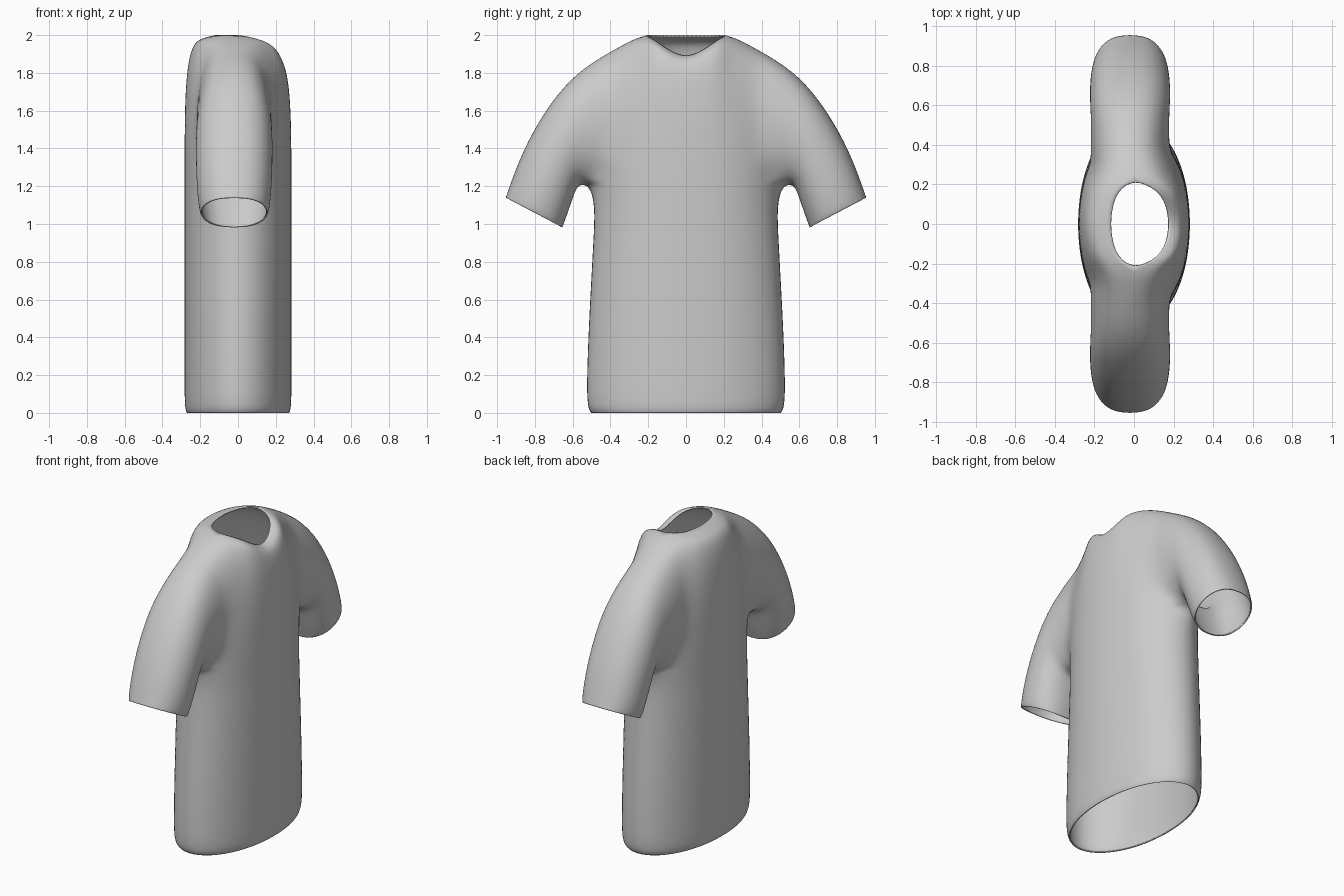
import bpy, bmesh, math

if "Cube" in bpy.data.objects:
    bpy.data.objects.remove(bpy.data.objects["Cube"])

M = 10            # points up each half section
ARMPIT_Z = 1.2
BODY_W = 0.50
NECK = 0.232      # half width of the neck hole

bm = bmesh.new()


def oval(u, half):
    return half * math.sqrt(max(0, 1 - u * u))


def sleeve_x(s, side, w):
    return -0.02 + side * w * (2 * math.sqrt(max(0, s * (1 - s)))) ** 0.8


# Upper columns: (bottom y, bottom z, top y, top z, width)
torso_cols = [(0, 2.0), (0.09, 2.0), (0.17, 2.0), (NECK, 2.003),
              (0.30, 1.972), (0.38, 1.928), (0.46, 1.882)]
sleeve_cols = [(0.53, 1.205, 0.56, 1.815, 0.20), (0.575, 1.205, 0.67, 1.708, 0.205),
               (0.603, 1.12, 0.79, 1.535, 0.205), (0.63, 1.04, 0.885, 1.345, 0.20),
               (0.650, 0.988, 0.947, 1.168, 0.188), (0.652, 0.981, 0.957, 1.141, 0.178)]
NT = len(torso_cols)


def make_half(side):
    cols = []
    for y, zt in torso_cols:
        e = math.sqrt(max(0, 1 - (y / NECK) ** 2)) if y < NECK else 0
        if side > 0:
            xt, n = 0.18 * e, 3.6
            if y < NECK:
                zt -= 0.06 * (1 + math.cos(math.pi * y / NECK))
        else:
            xt, n = -0.12 * e, 4.5
        if y >= NECK:
            xt = -0.1 * (y - NECK)
        n -= 3 * y * (n - 2.3) / 1.5
        xb = side * oval(y / BODY_W, 0.284)
        col = []
        for j in range(M + 1):
            s = (1 - math.cos(math.pi * j / M)) / 2
            x = xt + (xb - xt) * max(0, 1 - s ** n) ** (1 / n)
            if y > 0.35 and j < M:
                x = side * max(side * x, side * sleeve_x(s, side, 0.2))
            col.append(bm.verts.new((x, y, ARMPIT_Z + (zt - ARMPIT_Z) * s)))
        cols.append(col)
    for y0, z0, y1, z1, w in sleeve_cols:
        col = []
        for j in range(M + 1):
            s = (1 - math.cos(math.pi * j / M)) / 2
            col.append(bm.verts.new((sleeve_x(s, side, w), y0 + (y1 - y0) * s, z0 + (z1 - z0) * s)))
        cols.append(col)
    for a, b in zip(cols, cols[1:]):
        for j in range(M):
            bm.faces.new((a[j], b[j], b[j + 1], a[j + 1]))

    # Lower torso hangs from the bottoms of the torso columns
    prev = [c[0] for c in cols[:NT + 1]]
    for z, w, d in [(1.09, .494, .284), (.92, .503, .284), (.7, .515, .284), (.45, .529, .284),
                    (.2, .538, .284), (.08, .538, .284), (.02, .53, .281), (0, .515, .272)]:
        row = []
        for i in range(NT + 1):
            u = torso_cols[i][0] / BODY_W if i < NT else 1
            row.append(bm.verts.new((side * oval(u, d), u * w, z)))
        for i in range(NT):
            bm.faces.new((prev[i], row[i], row[i + 1], prev[i + 1]))
        prev = row


# Front and back halves share the shoulder, sleeve and side seams
make_half(1)
make_half(-1)
bmesh.ops.remove_doubles(bm, verts=bm.verts, dist=0.0005)
bmesh.ops.recalc_face_normals(bm, faces=bm.faces)
for f in bm.faces:
    f.smooth = True

mesh = bpy.data.meshes.new("shirt")
bm.to_mesh(mesh)
bm.free()
shirt = bpy.data.objects.new("shirt", mesh)
bpy.context.collection.objects.link(shirt)

mirror = shirt.modifiers.new("mirror", 'MIRROR')
mirror.use_axis = (False, True, False)
mirror.use_clip = True
sub = shirt.modifiers.new("smooth", 'SUBSURF')
sub.levels = sub.render_levels = 2
cloth = shirt.modifiers.new("cloth", 'SOLIDIFY')
cloth.thickness = 0.008
cloth.offset = -1
